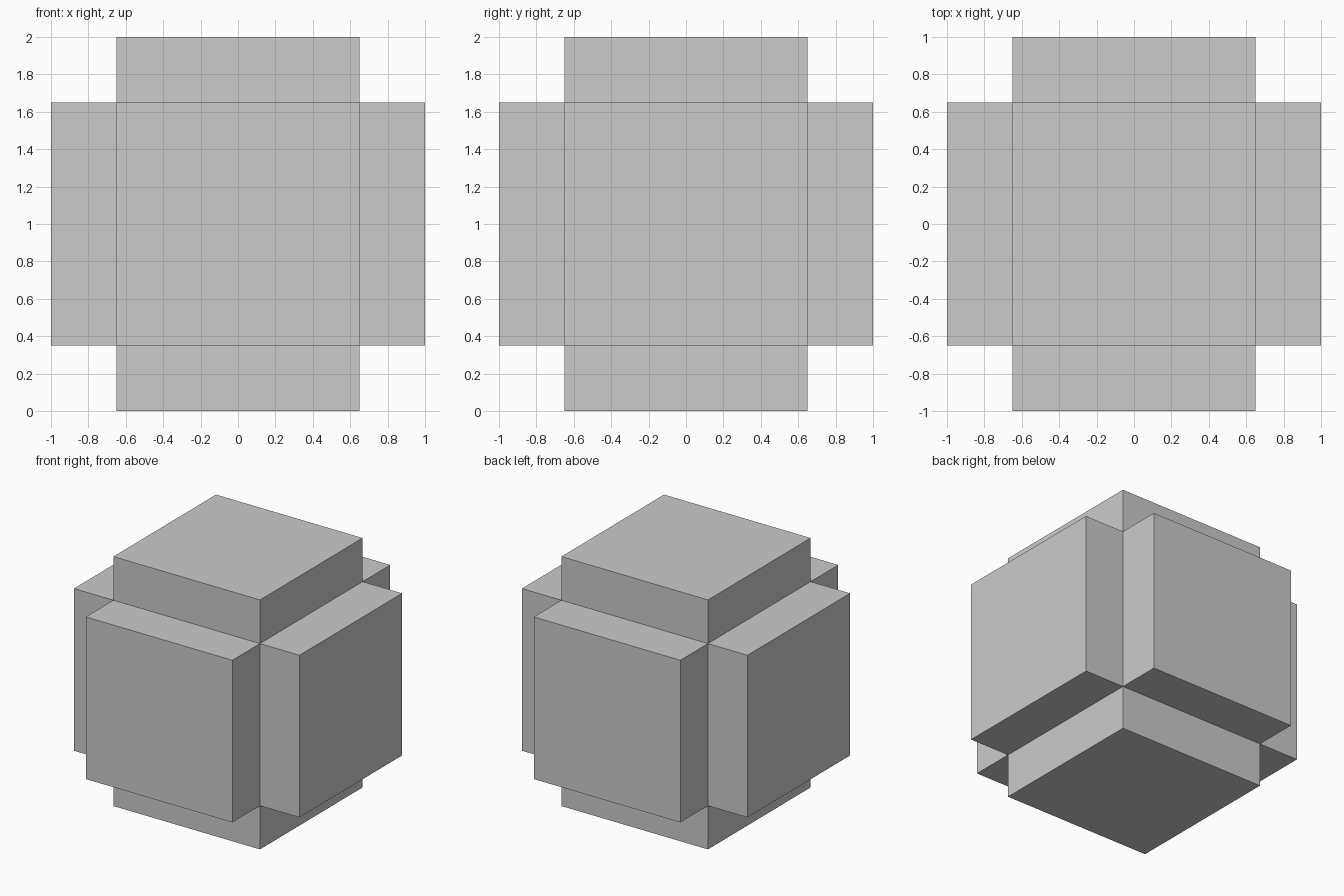
import bpy
import bmesh
from mathutils import Vector

if "Cube" in bpy.data.objects:
    bpy.data.objects.remove(bpy.data.objects["Cube"])

CORE = 1.30   # width of the central cube
ARM = 0.35    # how far each face block projects

bm = bmesh.new()

# Central cube
bmesh.ops.create_cube(bm, size=CORE)

# Push every face out on its own to form the six blocks
directions = [f.normal.copy() for f in bm.faces]
faces = bmesh.ops.extrude_discrete_faces(bm, faces=bm.faces[:])["faces"]
for face in faces:
    axis = max(directions, key=lambda d: d.dot(face.calc_center_median()))
    bmesh.ops.translate(bm, verts=face.verts[:], vec=axis * ARM)

# Stand the body on the ground
bmesh.ops.translate(bm, verts=bm.verts[:], vec=Vector((0, 0, CORE / 2 + ARM)))
bmesh.ops.recalc_face_normals(bm, faces=bm.faces[:])

mesh = bpy.data.meshes.new("cross_block")
bm.to_mesh(mesh)
bm.free()
bpy.context.collection.objects.link(bpy.data.objects.new("cross_block", mesh))
